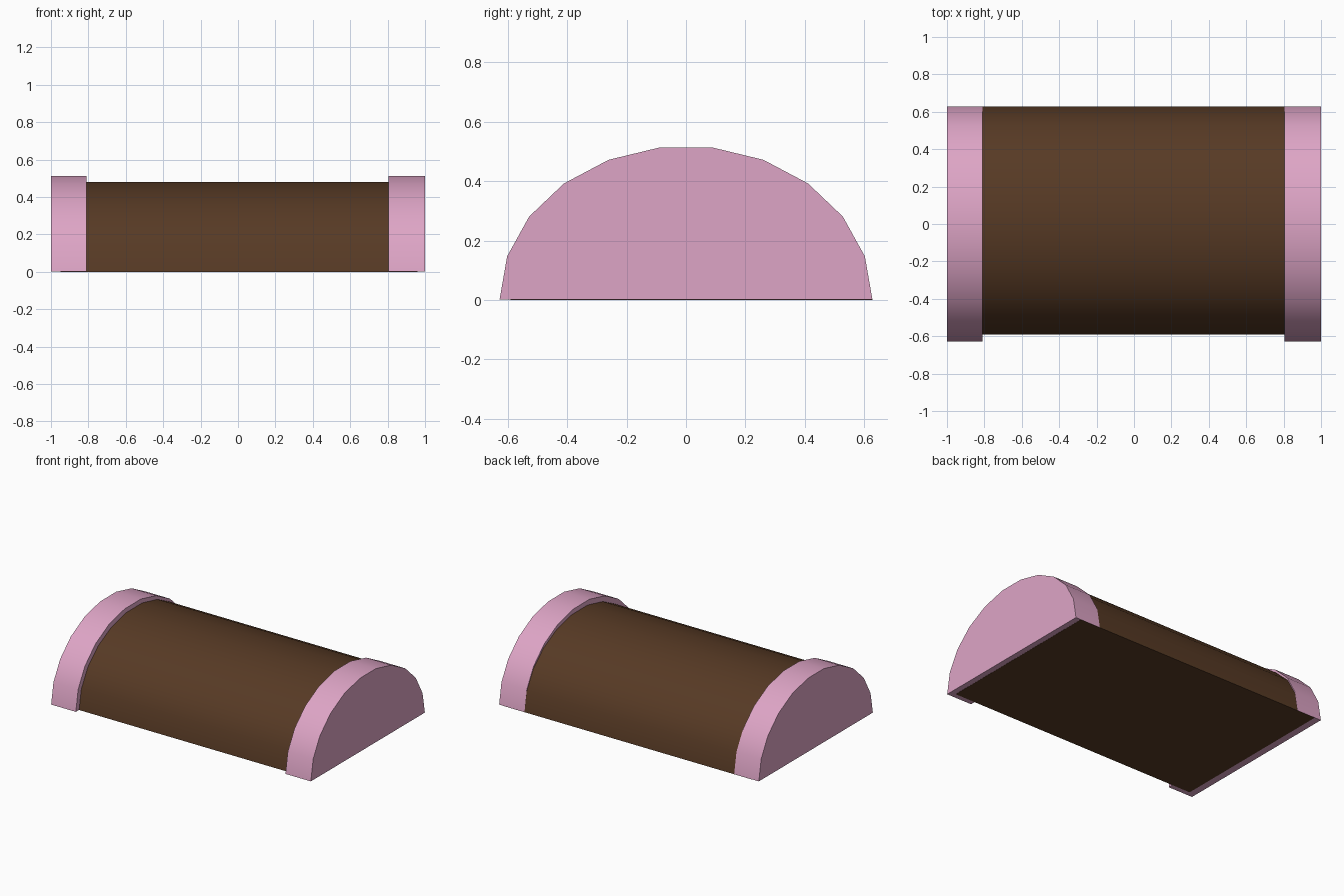
import bpy, bmesh, math

if "Cube" in bpy.data.objects:
    bpy.data.objects.remove(bpy.data.objects["Cube"])

SEGMENTS = 11  # facets across each half-round arch


def material(name, rgb):
    m = bpy.data.materials.new(name)
    m.diffuse_color = (*rgb, 1.0)
    m.use_nodes = True
    m.node_tree.nodes["Principled BSDF"].inputs["Base Color"].default_value = m.diffuse_color
    return m


def half_round(name, x0, x1, centre_y, half_width, height, base_z, mat):
    """Solid half-elliptical bar running along x, flat side down."""
    bm = bmesh.new()
    ring = []
    for i in range(SEGMENTS + 1):
        a = math.pi * i / SEGMENTS
        ring.append(bm.verts.new((x0, centre_y + half_width * math.cos(a),
                                  base_z + height * math.sin(a))))
    cap = bm.faces.new(ring)
    ext = bmesh.ops.extrude_face_region(bm, geom=[cap], use_keep_orig=True)
    verts = [g for g in ext["geom"] if isinstance(g, bmesh.types.BMVert)]
    bmesh.ops.translate(bm, verts=verts, vec=(x1 - x0, 0, 0))
    bmesh.ops.recalc_face_normals(bm, faces=bm.faces)
    me = bpy.data.meshes.new(name)
    bm.to_mesh(me)
    bm.free()
    me.materials.append(mat)
    ob = bpy.data.objects.new(name, me)
    bpy.context.collection.objects.link(ob)
    # smooth arch, sharp caps and base
    bpy.ops.object.select_all(action='DESELECT')
    ob.select_set(True)
    bpy.context.view_layer.objects.active = ob
    bpy.ops.object.shade_smooth_by_angle(angle=math.radians(30))
    return ob


pink = material("pink", (0.73, 0.375, 0.565))
brown = material("dark brown", (0.095, 0.042, 0.018))

# brown core, set slightly to the back and reaching into both end bands
half_round("core", -0.95, 0.96, 0.018, 0.609, 0.485, 0.0, brown)

# pink end bands
half_round("left_band", -1.0, -0.81, 0.0, 0.627, 0.517, 0.001, pink)
half_round("right_band", 0.805, 1.0, 0.0, 0.627, 0.517, 0.001, pink)
